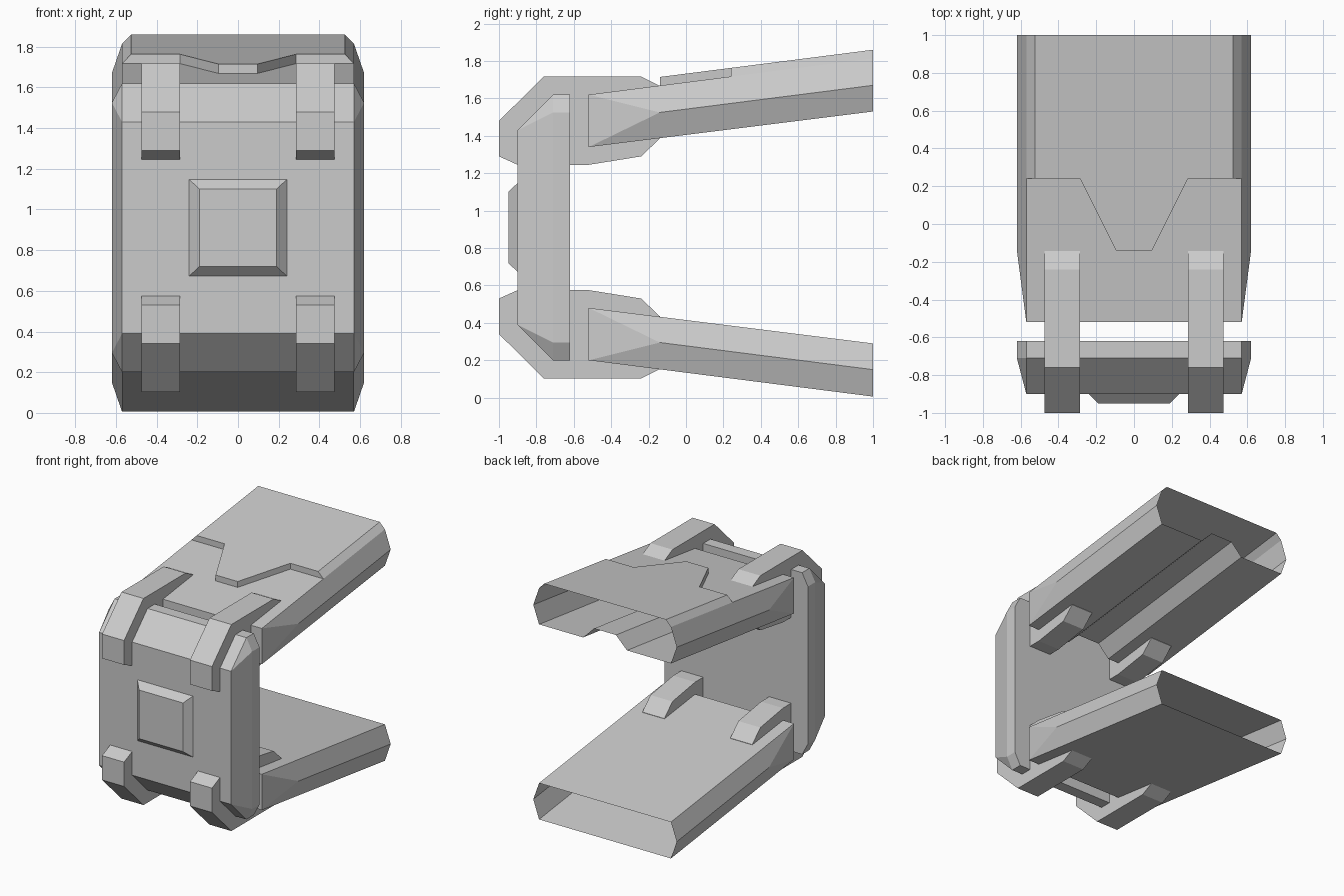
import bpy, bmesh

if "Cube" in bpy.data.objects:
    bpy.data.objects.remove(bpy.data.objects["Cube"])

ZC = 0.91  # height of the plane the two arms are mirrored about


def mesh_object(name, polys, mirror_axes=(), origin=(0, 0, 0)):
    """Make an object from polygons, welding shared corners."""
    bm = bmesh.new()
    for poly in polys:
        bm.faces.new([bm.verts.new(p) for p in poly])
    bmesh.ops.remove_doubles(bm, verts=bm.verts, dist=0.0005)
    bmesh.ops.recalc_face_normals(bm, faces=bm.faces)
    me = bpy.data.meshes.new(name)
    bm.to_mesh(me)
    bm.free()
    ob = bpy.data.objects.new(name, me)
    ob.location = origin
    bpy.context.collection.objects.link(ob)
    if mirror_axes:
        mod = ob.modifiers.new("Mirror", 'MIRROR')
        mod.use_axis = [a in mirror_axes for a in "xyz"]
        mod.merge_threshold = 0.0005
    return ob


def loft(loops):
    """Polygons joining matching loops, with both ends capped."""
    polys = [loops[0], loops[-1]]
    for a, b in zip(loops, loops[1:]):
        n = len(a)
        polys += [[a[i], a[(i + 1) % n], b[(i + 1) % n], b[i]] for i in range(n)]
    return polys


def rect(hx, hz, y):
    return [(-hx, y, -hz), (hx, y, -hz), (hx, y, hz), (-hx, y, hz)]


# Front plate: chamfered octagonal outline, quarter built and mirrored in x and z
A, B = 0.57, 0.62
f0, f1, f2 = -0.90, -0.71, -0.62
h0, h1, h2 = 0.52, 0.615, 0.71
mesh_object("front_plate", [
    [(0, f0, 0), (A, f0, 0), (A, f0, h0), (0, f0, h0)],
    [(0, f0, h0), (A, f0, h0), (A, f1, h2), (0, f1, h2)],
    [(0, f1, h2), (A, f1, h2), (A, f2, h2), (0, f2, h2)],
    [(A, f0, 0), (B, f1, 0), (B, f1, h1), (A, f0, h0)],
    [(A, f0, h0), (B, f1, h1), (A, f1, h2)],
    [(A, f1, h2), (B, f1, h1), (B, f2, h1), (A, f2, h2)],
    [(B, f1, 0), (B, f2, 0), (B, f2, h1), (B, f1, h1)],
    [(0, f2, 0), (B, f2, 0), (B, f2, h1), (A, f2, h2), (0, f2, h2)],
], "xz", (0, 0, ZC))

# Raised square boss on the plate
mesh_object("front_boss", loft([rect(0.24, 0.238, -0.90), rect(0.19, 0.19, -0.95)]),
            origin=(0, 0, ZC))

# Four clamps: one side profile, mirrored in x and z
clamp = [(-1, 0.38), (-1, 0.57), (-0.76, 0.807), (-0.24, 0.807), (-0.14, 0.757),
         (-0.14, 0.475), (-0.24, 0.38), (-0.52, 0.335), (-0.9, 0.335)]
mesh_object("clamps", loft([[(x, y, z) for y, z in clamp] for x in (0.285, 0.475)]),
            "xz", (0, 0, ZC))


def arm(name, sign, detailed):
    """Hollow six-sided arm, open at the rear; half built and mirrored in x."""
    y0, y1, ys, yr = -0.52, -0.14, 0.24, 1.0
    step = 0.046

    def P(x, y, z):
        return (x, y, ZC + sign * (z - ZC))

    def T(x, y, d=0.0):   # point on the outer surface
        return P(x, y, 1.62 + 0.1277 * (y - y0) + d)

    def U(x, y, d=0.0):   # point on the inner surface
        return P(x, y, 1.34 + 0.125 * (y - y0) + d)

    m1, m2 = P(B, y1, 1.525), P(B, yr, 1.67)
    # Sides, tapering to a plain rectangle at the front
    polys = [[T(A, y0), m1, U(A, y0)], [m1, m2, U(A, yr), U(A, y0)]]
    if detailed:
        # Notched raised panel and lengthwise groove
        e, n, k = 0.525, 0.285, 0.095
        polys += [
            [T(A, y0), m1, m2, T(A, yr), T(A, ys)],
            [T(0, y0), T(A, y0), T(A, ys), T(n, ys), T(k, y1), T(0, y1)],
            [T(0, y1, step), T(k, y1, step), T(n, ys, step), T(e, ys, step),
             T(e, yr, step), T(0, yr, step)],
            [T(A, ys), T(A, yr), T(e, yr, step), T(e, ys, step)],
            [T(A, ys), T(e, ys, step), T(n, ys, step), T(n, ys)],
            [T(n, ys), T(n, ys, step), T(k, y1, step), T(k, y1)],
            [T(k, y1), T(k, y1, step), T(0, y1, step), T(0, y1)],
        ]
        under = [(A, 0), (0.19, 0), (k, 0.095), (0, 0.095)]
    else:
        polys += [[T(A, y0), m1, m2, T(A, yr)],
                  [T(0, y0), T(A, y0), T(A, yr), T(0, yr)]]
        under = [(A, 0), (0, 0)]
    for (xa, da), (xb, db) in zip(under, under[1:]):
        polys.append([U(xa, y0, da), U(xa, yr, da), U(xb, yr, db), U(xb, y0, db)])
    # Front cap
    polys.append([T(0, y0), T(A, y0)] + [U(x, y0, d) for x, d in under])
    mesh_object(name, polys, "x")


arm("upper_arm", 1, True)
arm("lower_arm", -1, False)
